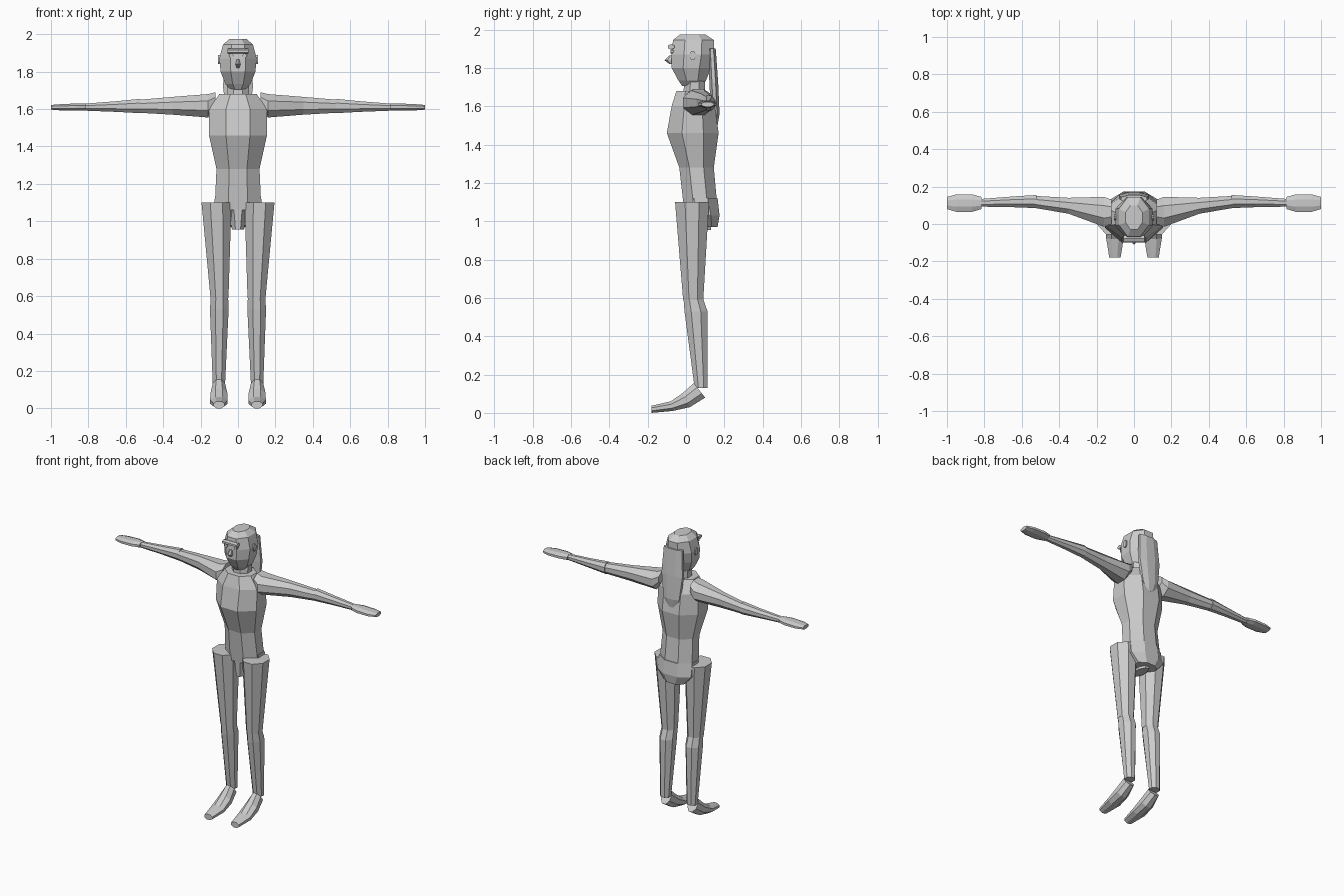
import bpy, bmesh, math
from mathutils import Vector

cube = bpy.data.objects.get("Cube")
if cube:
    bpy.data.objects.remove(cube, do_unlink=True)

grey = bpy.data.materials.new("plain_grey")
grey.use_nodes = True
COLOUR = (0.6, 0.6, 0.6, 1)
grey.diffuse_color = COLOUR
grey.node_tree.nodes["Principled BSDF"].inputs["Base Color"].default_value = COLOUR


def loft(name, rings, sides=8):
    """Join rings given as (centre, half axis u, half axis v) into a closed, flat-shaded solid."""
    bm = bmesh.new()
    grow = 1 / math.cos(math.pi / sides)
    loops = []
    for c, u, v in rings:
        c, u, v = Vector(c), Vector(u) * grow, Vector(v) * grow
        angles = [(i + 0.5) * math.tau / sides for i in range(sides)]
        loops.append([bm.verts.new(c + u * math.cos(a) + v * math.sin(a)) for a in angles])
    for a, b in zip(loops, loops[1:]):
        for i in range(sides):
            j = (i + 1) % sides
            bm.faces.new((a[i], a[j], b[j], b[i]))
    bm.faces.new(loops[0][::-1])
    bm.faces.new(loops[-1])
    bmesh.ops.recalc_face_normals(bm, faces=bm.faces)
    mesh = bpy.data.meshes.new(name)
    bm.to_mesh(mesh)
    bm.free()
    mesh.materials.append(grey)
    ob = bpy.data.objects.new(name, mesh)
    bpy.context.collection.objects.link(ob)
    return ob


def upright(name, rows, sides=8):
    """Rows are (z, x centre, half width, front y, back y)."""
    return loft(name, [((x, (f + b) / 2, z), (w, 0, 0), (0, (b - f) / 2, 0))
                       for z, x, w, f, b in rows], sides)


def sideways(name, s, rows, sides=8):
    """Rows are (x, front y, back y, low z, high z), on side s."""
    return loft(name, [((s * x, (f + b) / 2, (l + h) / 2), (0, (b - f) / 2, 0), (0, 0, (h - l) / 2))
                       for x, f, b, l, h in rows], sides)


# Trunk
upright("torso", [(1.06, 0, .125, -.01, .165), (1.28, 0, .115, -.035, .145),
                  (1.46, 0, .155, -.10, .17), (1.60, 0, .155, -.075, .15),
                  (1.68, 0, .10, -.05, .11)])
upright("pelvis", [(.97, 0, .075, .06, .165), (1.03, 0, .13, .02, .175), (1.12, 0, .125, -.01, .165)])
upright("crotch", [(.955, 0, .032, .0, .13), (1.10, 0, .06, -.01, .13)])

# Head
upright("neck", [(1.66, 0, .06, -.015, .10), (1.76, 0, .06, -.005, .10)])
upright("head", [(1.705, 0, .04, -.02, .08), (1.735, 0, .068, -.04, .105),
                 (1.80, 0, .093, -.075, .13), (1.87, 0, .10, -.075, .145),
                 (1.945, 0, .08, -.068, .145), (1.975, 0, .045, -.03, .10)])
upright("hair", [(1.50, 0, .03, .14, .165), (1.56, 0, .06, .13, .175),
                 (1.72, 0, .08, .122, .168), (1.90, 0, .07, .115, .155)])
upright("nose", [(1.82, 0, .008, -.085, -.06), (1.84, 0, .013, -.108, -.06),
                 (1.865, 0, .007, -.085, -.06)], 6)
loft("brow", [((x, -.078, 1.91), (0, .017, 0), (0, 0, .012)) for x in (-.055, .055)], 6)

for s, side in ((1, "left"), (-1, "right")):
    # Face details
    loft(side + "_eye", [((s * .036, y, 1.885), (.011, 0, 0), (0, 0, .011)) for y in (-.082, -.05)])
    loft(side + "_ear", [((s * x, .035, 1.865), (0, .015, 0), (0, 0, .024)) for x in (.09, .106)])

    # Arm
    sideways(side + "_upper_arm", s, [(.12, .0, .13, 1.60, 1.69), (.16, -.015, .145, 1.555, 1.68),
                                      (.35, .055, .14, 1.57, 1.665), (.525, .085, .15, 1.58, 1.65)])
    sideways(side + "_forearm", s, [(.52, .085, .155, 1.578, 1.655), (.65, .09, .147, 1.585, 1.642),
                                    (.83, .093, .133, 1.592, 1.628)])
    sideways(side + "_hand", s, [(.815, .08, .145, 1.593, 1.63), (.865, .065, .158, 1.592, 1.63),
                                 (.95, .065, .158, 1.593, 1.626), (1.0, .08, .145, 1.597, 1.622)])

    # Leg
    upright(side + "_thigh", [(.59, s * .099, .048, -.015, .09), (1.10, s * .115, .08, -.057, .12)])
    upright(side + "_shin", [(.13, s * .102, .033, .045, .112), (.53, s * .10, .05, -.008, .112),
                             (.60, s * .099, .046, -.013, .088)])

    # Foot, from heel to toe: upper and lower (y, z) of each slanted section
    rings = []
    for w, (y1, z1), (y2, z2) in ((.033, (.04, .155), (.10, .08)), (.045, (-.015, .105), (.02, .03)),
                                  (.047, (-.08, .06), (-.07, .01)), (.03, (-.18, .037), (-.18, .0))):
        rings.append(((s * .102, (y1 + y2) / 2, (z1 + z2) / 2), (w, 0, 0),
                      (0, (y1 - y2) / 2, (z1 - z2) / 2)))
    loft(side + "_foot", rings)
